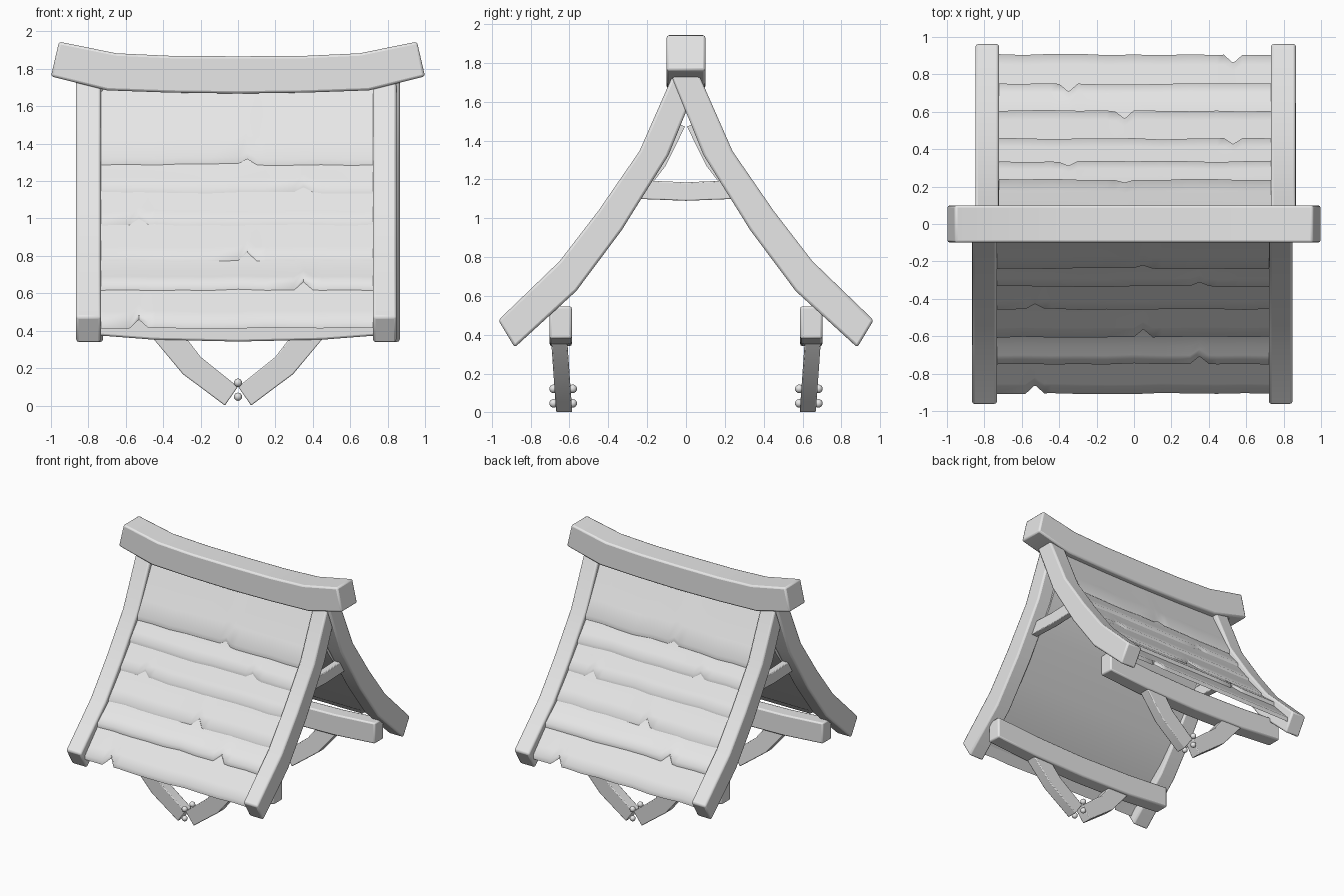
import bpy, bmesh, math, random
from mathutils import Vector

random.seed(4)
cube = bpy.data.objects.get("Cube")
if cube:
    bpy.data.objects.remove(cube, do_unlink=True)

grey = bpy.data.materials.new("plain grey")
grey.use_nodes = True
grey.diffuse_color = (0.8, 0.8, 0.8, 1)
grey.node_tree.nodes["Principled BSDF"].inputs["Base Color"].default_value = (0.8, 0.8, 0.8, 1)


def finish(name, bm, bevel=0.0, smooth=30):
    bmesh.ops.recalc_face_normals(bm, faces=bm.faces)
    mesh = bpy.data.meshes.new(name)
    bm.to_mesh(mesh)
    bm.free()
    mesh.materials.append(grey)
    ob = bpy.data.objects.new(name, mesh)
    bpy.context.collection.objects.link(ob)
    if bevel:
        mod = ob.modifiers.new("soft edges", 'BEVEL')
        mod.width, mod.segments, mod.limit_method = bevel, 2, 'ANGLE'
        mod.angle_limit = math.radians(40)
    bpy.ops.object.select_all(action='DESELECT')
    ob.select_set(True)
    bpy.context.view_layer.objects.active = ob
    bpy.ops.object.shade_smooth_by_angle(angle=math.radians(smooth))


def skin(bm, sections):
    """Join closed cross-sections into a solid with capped ends."""
    loops = [[bm.verts.new(p) for p in s] for s in sections]
    count = len(loops[0])
    for a, b in zip(loops, loops[1:]):
        for i in range(count):
            j = (i + 1) % count
            bm.faces.new((a[i], a[j], b[j], b[i]))
    bm.faces.new(loops[0])
    bm.faces.new(loops[-1])


def beam(name, upper, lower, lo, hi, place, bevel=0.011):
    """Bent timber: upper and lower outline, swept in width from lo to hi."""
    bm = bmesh.new()
    skin(bm, [[place(*u, lo), place(*u, hi), place(*l, hi), place(*l, lo)]
              for u, l in zip(upper, lower)])
    finish(name, bm, bevel)


def mirrored(half):
    return [(-a, b) for a, b in reversed(half) if a > 0] + half


# Ridge beam with raised ends
beam("ridge_beam",
     mirrored([(0, 1.867), (0.35, 1.869), (0.65, 1.883), (0.957, 1.945)]),
     mirrored([(0, 1.668), (0.36, 1.673), (0.7, 1.685), (1.0, 1.76)]),
     -0.1, 0.1, lambda a, b, w: Vector((a, w, b)), 0.013)

# Rafter outline: distance from the ridge, height
OUTER = [(0.053, 1.77), (0.24, 1.345), (0.45, 1.04), (0.65, 0.78), (0.966, 0.475)]
INNER = [(-0.09, 1.77), (0.09, 1.325), (0.33, 0.94), (0.565, 0.625), (0.882, 0.335)]


def height(y):
    for (y0, z0), (y1, z1) in zip(OUTER, OUTER[1:]):
        if y <= y1:
            break
    return z0 + (z1 - z0) * (y - y0) / (y1 - y0)


def on_roof(y, depth):
    """Point on the roof curve, sunk below the rafter tops by depth."""
    slope = (height(y + 0.06) - height(y - 0.06)) / 0.12
    n = Vector((slope, -1)).normalized() * depth
    return y + n.x, height(y) + n.y


# Shingle rows: lower edge, depth there, chip size, chip position
ROWS = [(0.254, 0.014, 0.02, -0.05), (0.359, 0.025, 0.027, -0.35),
        (0.482, 0.028, 0.032, 0.53), (0.632, 0.03, 0.045, -0.05),
        (0.769, 0.024, 0.045, -0.35), (0.952, 0.06, 0.05, 0.53)]


def shingle_row(name, top, row, sgn):
    """Curved slab whose lower edge is cut plumb, with one chipped notch."""
    end, depth, chip, notch = row
    xs = [-0.74 + 1.48 * i / 10 for i in range(11)]
    xs = [x for x in xs if abs(x - notch) > 0.07]
    xs = sorted(xs + [notch - 0.05, notch, notch + 0.05])
    sections = []
    for x in xs:
        low = end - (chip if x == notch else random.uniform(0, 0.008))
        path = [(top + (low - top) * t, 0.045 + (depth - 0.045) * t)
                for t in (0, 0.25, 0.5, 0.75, 1)]
        outer = [on_roof(y, d) for y, d in path]
        inner = [on_roof(y, d + 0.022) for y, d in path[:-1]]
        inner.append((outer[-1][0], outer[-1][1] - 0.035))
        sections.append([(sgn * x, sgn * y, z) for y, z in outer + inner[::-1]])
    bm = bmesh.new()
    skin(bm, sections)
    finish(name, bm, 0, 70)


for side, sgn in (("front", -1), ("back", 1)):
    def along_x(a, b, w):
        return Vector((sgn * w, sgn * a, b))

    def along_y(a, b, w):
        return Vector((sgn * a, sgn * w, b))

    def brace_place(a, b, w):
        return Vector((sgn * a, sgn * (w - 0.07 * (0.35 - b)), b))

    # Curved rafters at both gable ends
    beam(side + "_rafter_a", OUTER, INNER, 0.733, 0.866, along_x, 0.013)
    beam(side + "_rafter_b", OUTER, INNER, -0.847, -0.721, along_x, 0.013)

    # Smooth inner lining of the roof
    stations = [0.155, 0.19, 0.24, 0.34, 0.45, 0.55, 0.65, 0.78, 0.91]
    beam(side + "_roof_lining",
         [on_roof(y, 0.065) for y in stations],
         [on_roof(y, 0.18 - 0.105 * y) for y in stations],
         -0.735, 0.735, along_x, 0)

    # Overlapping shingle rows
    top = 0.04
    for i, row in enumerate(ROWS):
        shingle_row(f"{side}_shingle_row_{i + 1}", top, row, sgn)
        top = row[0] - 0.04

    # Eave beam below the rafters
    beam(side + "_eave_beam",
         mirrored([(0, 0.51), (0.45, 0.522), (0.812, 0.547)]),
         mirrored([(0, 0.342), (0.45, 0.352), (0.812, 0.38)]),
         0.588, 0.702, along_y)

    # Pair of bent braces meeting in a point
    for tag, m in (("left", 1), ("right", -1)):
        beam(f"{side}_{tag}_brace",
             [(m * 0.001, 0.10), (m * 0.20, 0.26), (m * 0.30, 0.39)],
             [(m * 0.07, 0.0), (m * 0.295, 0.168), (m * 0.48, 0.39)],
             0.61, 0.693, brace_place, 0.006)

    # Round pegs where the braces meet
    for i, z in enumerate((0.047, 0.122)):
        for j, y in enumerate((0.583, 0.682)):
            bm = bmesh.new()
            bmesh.ops.create_uvsphere(bm, u_segments=12, v_segments=8, radius=0.022)
            bmesh.ops.translate(bm, verts=bm.verts, vec=(0, sgn * y, z))
            finish(f"{side}_peg_{i}_{j}", bm)

    # Collar tie between the two rafters of one gable
    beam(side + "_collar_tie",
         mirrored([(0, 1.185), (0.22, 1.195)]),
         mirrored([(0, 1.09), (0.25, 1.10)]),
         0.737, 0.792, along_x, 0.006)
